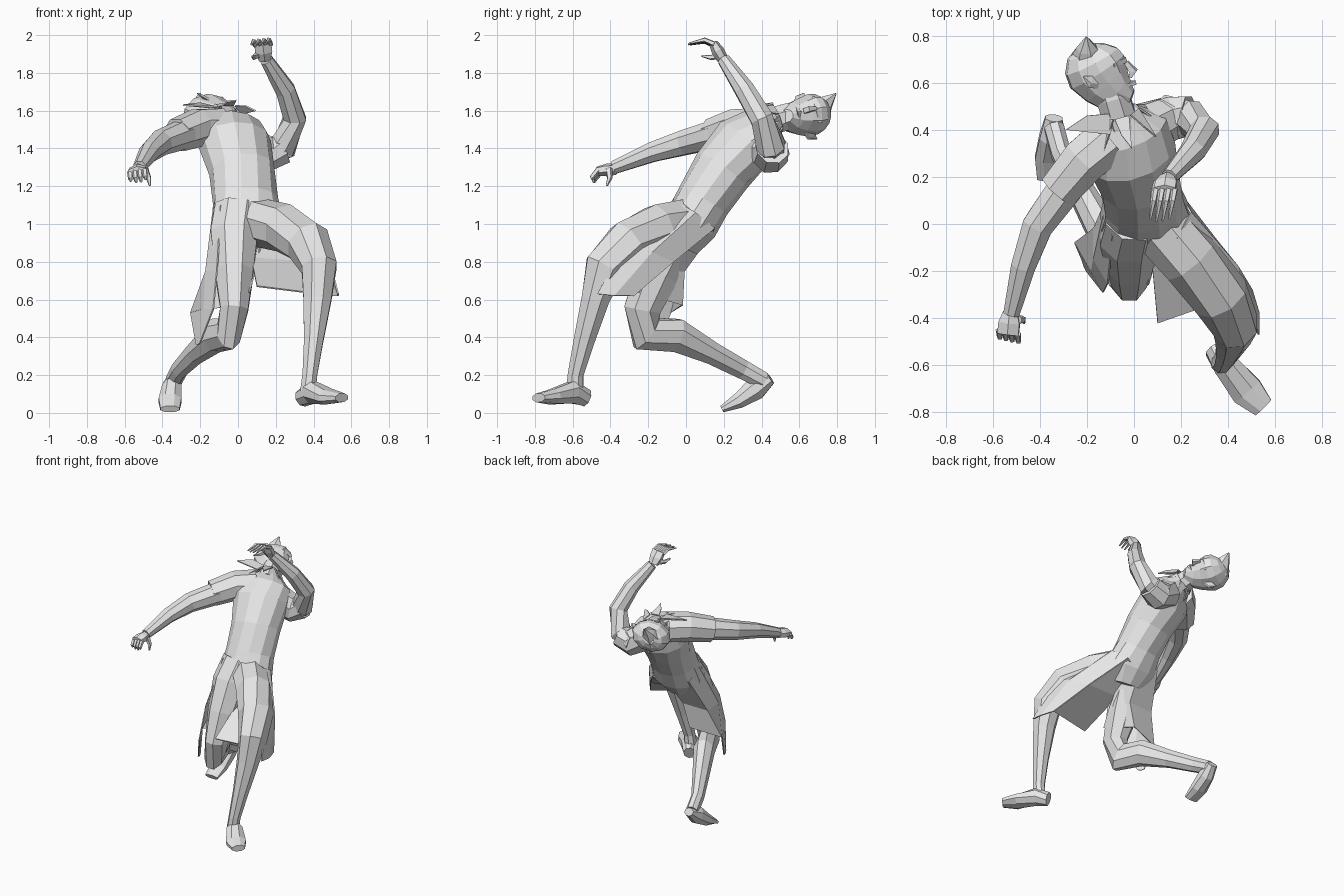
import bpy
import bmesh
from math import cos, sin, pi
from mathutils import Vector as V

default_cube = bpy.data.objects.get("Cube")
if default_cube:
    bpy.data.objects.remove(default_cube, do_unlink=True)

GREY = (0.8, 0.8, 0.8, 1)
clay = bpy.data.materials.new("plain grey")
clay.use_nodes = True
clay.diffuse_color = GREY
clay.node_tree.nodes["Principled BSDF"].inputs["Base Color"].default_value = GREY


def finish(name, bm):
    """Turn a bmesh into a flat-shaded grey object."""
    bmesh.ops.recalc_face_normals(bm, faces=bm.faces)
    mesh = bpy.data.meshes.new(name)
    bm.to_mesh(mesh)
    bm.free()
    mesh.materials.append(clay)
    obj = bpy.data.objects.new(name, mesh)
    bpy.context.collection.objects.link(obj)
    return obj


def loft(name, path, sides=8, ref=(1, 0, 0), end_ref=None):
    """Skin elliptical rings along a path of (x, y, z, half width[, half depth])."""
    bm = bmesh.new()
    centres = [V(p[:3]) for p in path]
    last = len(path) - 1
    rings = []
    for i, p in enumerate(path):
        tangent = (centres[min(i + 1, last)] - centres[max(i - 1, 0)]).normalized()
        side = V(ref).lerp(V(end_ref or ref), i / last)
        side = (side - tangent * side.dot(tangent)).normalized()
        depth = tangent.cross(side)
        ring = []
        for k in range(sides):
            a = 2 * pi * (k + 0.5) / sides
            ring.append(bm.verts.new(centres[i] + side * cos(a) * p[3] + depth * sin(a) * p[-1]))
        rings.append(ring)
    for low, high in zip(rings, rings[1:]):
        for k in range(sides):
            j = (k + 1) % sides
            bm.faces.new((low[k], low[j], high[j], high[k]))
    bm.faces.new(rings[0])
    bm.faces.new(rings[-1])
    return finish(name, bm)


def sheet(name, rows):
    """Make a thin cloth panel from rows of points."""
    bm = bmesh.new()
    grid = [[bm.verts.new(p) for p in row] for row in rows]
    for upper, lower in zip(grid, grid[1:]):
        for k in range(len(upper) - 1):
            bm.faces.new((upper[k], upper[k + 1], lower[k + 1], lower[k]))
    obj = finish(name, bm)
    solid = obj.modifiers.new("cloth thickness", 'SOLIDIFY')
    solid.thickness = 0.008
    solid.offset = 0
    return obj


def hand(name, wrist, along, across, curl, thumb_side, reach):
    """Build a palm, four curled fingers and a thumb."""
    wrist, along = V(wrist), V(along).normalized()
    across, curl = V(across).normalized(), V(curl).normalized()
    stations = ((-0.01, 0.034, 0.03), (0.04, 0.052, 0.034), (0.09, 0.052, 0.024))
    loft(name + "_palm", [(*(wrist + along * d), w, h) for d, w, h in stations], 6, across)
    for i in range(4):
        base = wrist + along * 0.08 + across * (i - 1.5) * 0.027
        middle = base + along * 0.035 + curl * 0.035
        tip = middle + curl * (reach - 0.01 * abs(i - 1.5))
        joints = zip((base, middle, tip), (0.015, 0.013, 0.005))
        loft(f"{name}_finger_{i + 1}", [(*p, r) for p, r in joints], 5, across)
    base = wrist + along * 0.02 + across * thumb_side * 0.035
    middle = base + curl * 0.05 + across * thumb_side * 0.01
    tip = middle + curl * 0.04 + along * 0.02
    joints = zip((base, middle, tip), (0.02, 0.015, 0.006))
    loft(name + "_thumb", [(*p, r) for p, r in joints], 5, across)


# Torso, leaning back and twisted towards the raised left arm
loft("torso", [
    (.05, -.03, .88, .13, .10),
    (.05, .02, .99, .20, .145),
    (.04, .09, 1.12, .175, .145),
    (.02, .19, 1.28, .175, .16),
    (-.02, .31, 1.43, .20, .165),
    (-.03, .39, 1.51, .18, .11),
    (-.06, .46, 1.55, .09, .06),
], 12, (1, 0, 0), (.9, .4, -.25))
loft("neck", [(-.05, .41, 1.53, .08), (-.09, .54, 1.57, .075), (-.12, .62, 1.58, .06)], 8)

# Left leg, lunging forward
loft("left_leg", [
    (.10, .0, 1.01, .13, .13),
    (.24, -.15, .98, .13, .13),
    (.37, -.31, .90, .125, .125),
    (.43, -.43, .77, .10, .115),
    (.42, -.48, .60, .08, .08),
    (.40, -.54, .38, .055, .06),
    (.38, -.585, .20, .042, .045),
    (.37, -.59, .11, .045, .05),
], 8)
loft("left_foot", [
    (.34, -.53, .08, .045, .05),
    (.39, -.60, .11, .06, .065),
    (.48, -.71, .085, .075, .042),
    (.55, -.78, .08, .05, .025),
], 8)

# Right leg, trailing behind with the heel lifted
loft("right_leg", [
    (.0, .03, 1.08, .13, .12),
    (-.02, -.05, .94, .135, .135),
    (-.02, -.15, .74, .11, .125),
    (-.02, -.23, .55, .08, .105),
    (-.05, -.21, .42, .07, .105),
    (-.12, -.05, .41, .075, .095),
    (-.22, .13, .32, .06, .065),
    (-.31, .30, .23, .045, .055),
    (-.34, .41, .17, .045, .05),
], 8)
loft("right_foot", [
    (-.34, .45, .18, .04, .03),
    (-.35, .37, .13, .055, .065),
    (-.36, .28, .065, .065, .045),
    (-.36, .19, .02, .055, .02),
], 8)

# Arms and cap sleeves
loft("right_arm", [
    (-.17, .32, 1.50, .09),
    (-.30, .14, 1.47, .08),
    (-.41, -.01, 1.43, .07),
    (-.47, -.18, 1.38, .056),
    (-.52, -.38, 1.30, .037),
], 8, (0, 0, 1))
loft("right_sleeve", [(-.10, .36, 1.51, .11), (-.21, .27, 1.51, .105), (-.32, .14, 1.47, .092)], 8, (0, 0, 1))
loft("left_arm", [
    (.12, .46, 1.38, .09),
    (.24, .45, 1.41, .08),
    (.30, .40, 1.56, .065),
    (.25, .31, 1.71, .056),
    (.15, .20, 1.87, .036),
], 8, (.7, -.7, 0))
loft("left_sleeve", [(.05, .41, 1.43, .11), (.16, .45, 1.365, .10), (.24, .46, 1.40, .088)], 8, (0, 1, 0))
hand("right_hand", (-.525, -.38, 1.29), (-.1, -.9, -.1), (.9, -.2, .1), (.2, .1, -.9), 1, 0.03)
hand("left_hand", (.14, .19, 1.88), (-.1, -.5, .85), (1, 0, .1), (-.15, -.9, -.2), -1, 0.095)

# Head, turned to the left with the crown pointing backwards
centre = V((-.145, .64, 1.575))
forward = V((.93, .22, .25)).normalized()
lateral = forward.cross(V((-.3, .93, .2))).normalized()
up = lateral.cross(forward)


def head_part(name, stations, sides, ref):
    """Loft a part from (side, forward, up, half width, half depth)."""
    placed = [(*(centre + lateral * s + forward * f + up * u), w, d) for s, f, u, w, d in stations]
    loft(name, placed, sides, ref)


head_part("head", [
    (0, .10, -.14, .035, .04),
    (0, .05, -.105, .075, .095),
    (0, .015, -.05, .095, .12),
    (0, -.01, .01, .11, .14),
    (0, -.02, .06, .105, .13),
    (0, -.03, .105, .07, .09),
    (0, -.03, .13, .03, .04),
], 10, lateral)
head_part("hair_spike", [(0, -.03, .06, .085, .09), (.05, -.01, .13, .04, .045), (.08, .01, .185, .003, .003)], 6, lateral)
head_part("nose", [(0, .125, .02, .012, .012), (0, .145, -.025, .02, .022), (0, .125, -.045, .018, .01)], 4, lateral)
head_part("lips", [(-.035, .105, -.073, .006, .006), (0, .13, -.075, .014, .016), (.035, .105, -.073, .006, .006)], 4, up)
head_part("brow", [(-.07, .085, .035, .01, .01), (0, .12, .03, .016, .014), (.07, .085, .035, .01, .01)], 4, up)
for side, label in ((-1, "left_ear"), (1, "right_ear")):
    head_part(label, [(side * .08, .01, -.02, .03, .012), (side * .11, -.02, .0, .028, .01),
                      (side * .128, -.04, .03, .003, .003)], 5, up)

# Pointed collar flaps lying around the neck
axis = V((-.25, .9, .35)).normalized()
collar_side = V((.9, .3, -.2)).normalized()
collar_side = (collar_side - axis * collar_side.dot(axis)).normalized()
collar_depth = axis.cross(collar_side)
for i in range(7):
    spots = []
    for offset, radius, lift in ((-.45, .08, .03), (.45, .08, .03), (-.2, .12, -.03), (.05, .145, -.09)):
        a = 2 * pi * (i + offset) / 7
        spots.append(V((-.05, .45, 1.55)) + axis * lift
                     + (collar_side * cos(a) + collar_depth * sin(a)) * radius)
    sheet(f"collar_flap_{i + 1}", [spots[:2], spots[2:]])
sheet("long_collar_point", [[(-.08, .47, 1.61), (-.1, .38, 1.62)], [(-.20, .46, 1.64), (-.29, .40, 1.63)]])

# Split skirt: outer drape and underside on the left thigh, wrap and tail on the right
sheet("skirt_left_drape", [
    [(.18, -.06, 1.12), (.24, .05, 1.06), (.18, .15, .98)],
    [(.46, -.32, .90), (.44, -.18, .85), (.35, -.07, .80)],
    [(.53, -.47, .63), (.53, -.38, .62), (.50, -.28, .62)],
])
sheet("skirt_left_underside", [
    [(.18, .15, .98), (.06, .12, .92)],
    [(.35, -.07, .80), (.07, -.10, .82)],
    [(.50, -.28, .62), (.10, -.42, .67)],
])
sheet("skirt_right_wrap", [
    [(-.09, -.05, 1.10), (-.13, .03, 1.08), (-.11, .12, 1.0), (.06, .15, .97), (.13, .02, .92)],
    [(-.11, -.25, .76), (-.17, -.15, .75), (-.17, -.02, .74), (.03, -.01, .75), (.09, -.16, .75)],
    [(-.13, -.29, .55), (-.18, -.20, .55), (-.25, -.08, .53), (-.02, -.02, .57), (.06, -.26, .64)],
])
sheet("skirt_right_tail", [
    [(-.13, -.29, .55), (-.18, -.20, .55), (-.25, -.08, .53)],
    [(-.20, -.20, .37), (-.21, -.18, .36), (-.22, -.15, .36)],
])
